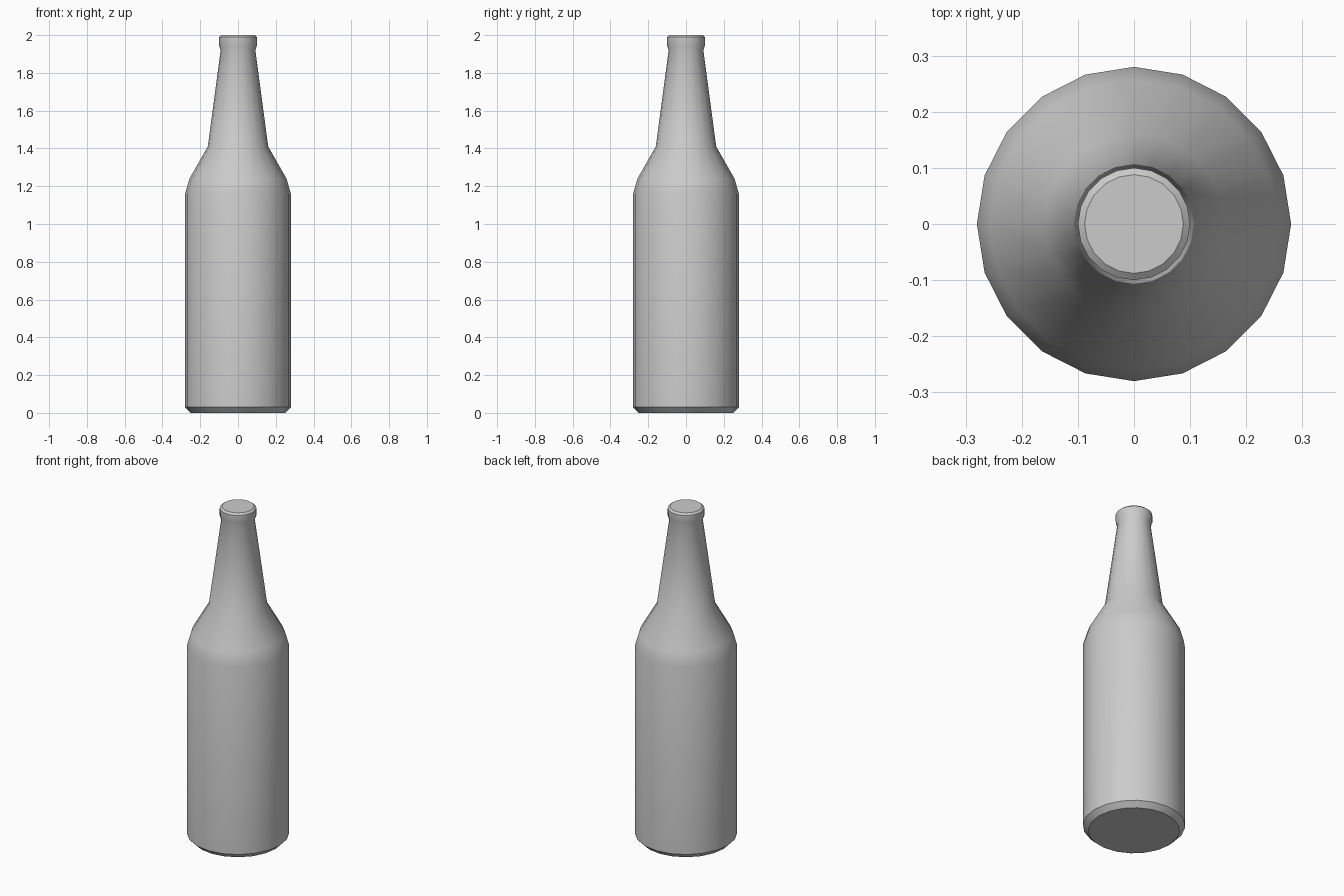
import bpy, bmesh
from math import cos, sin, tau, radians

if "Cube" in bpy.data.objects:
    bpy.data.objects.remove(bpy.data.objects["Cube"])

SIDES = 20

# Bottle silhouette from base to lip: (radius, height)
PROFILE = [
    (0.25, 0.0), (0.28, 0.03),                  # base chamfer
    (0.28, 1.16), (0.257, 1.24), (0.16, 1.41),  # body and shoulder
    (0.092, 1.92),                              # tapered neck
    (0.10, 1.945), (0.10, 1.99), (0.088, 2.0),  # lip
]


def lathe(name, profile, sides):
    bm = bmesh.new()
    rings = [[bm.verts.new((r * cos(tau * i / sides), r * sin(tau * i / sides), z))
              for i in range(sides)] for r, z in profile]
    for low, high in zip(rings, rings[1:]):
        for i in range(sides):
            j = (i + 1) % sides
            bm.faces.new((low[i], low[j], high[j], high[i]))
    bm.faces.new(rings[0][::-1])
    bm.faces.new(rings[-1])
    mesh = bpy.data.meshes.new(name)
    bm.to_mesh(mesh)
    bm.free()
    obj = bpy.data.objects.new(name, mesh)
    bpy.context.collection.objects.link(obj)
    return obj


# Closed bottle, smooth round the sides with crisp base and lip edges
bottle = lathe("bottle", PROFILE, SIDES)
bpy.context.view_layer.objects.active = bottle
bottle.select_set(True)
bpy.ops.object.shade_smooth_by_angle(angle=radians(30))
